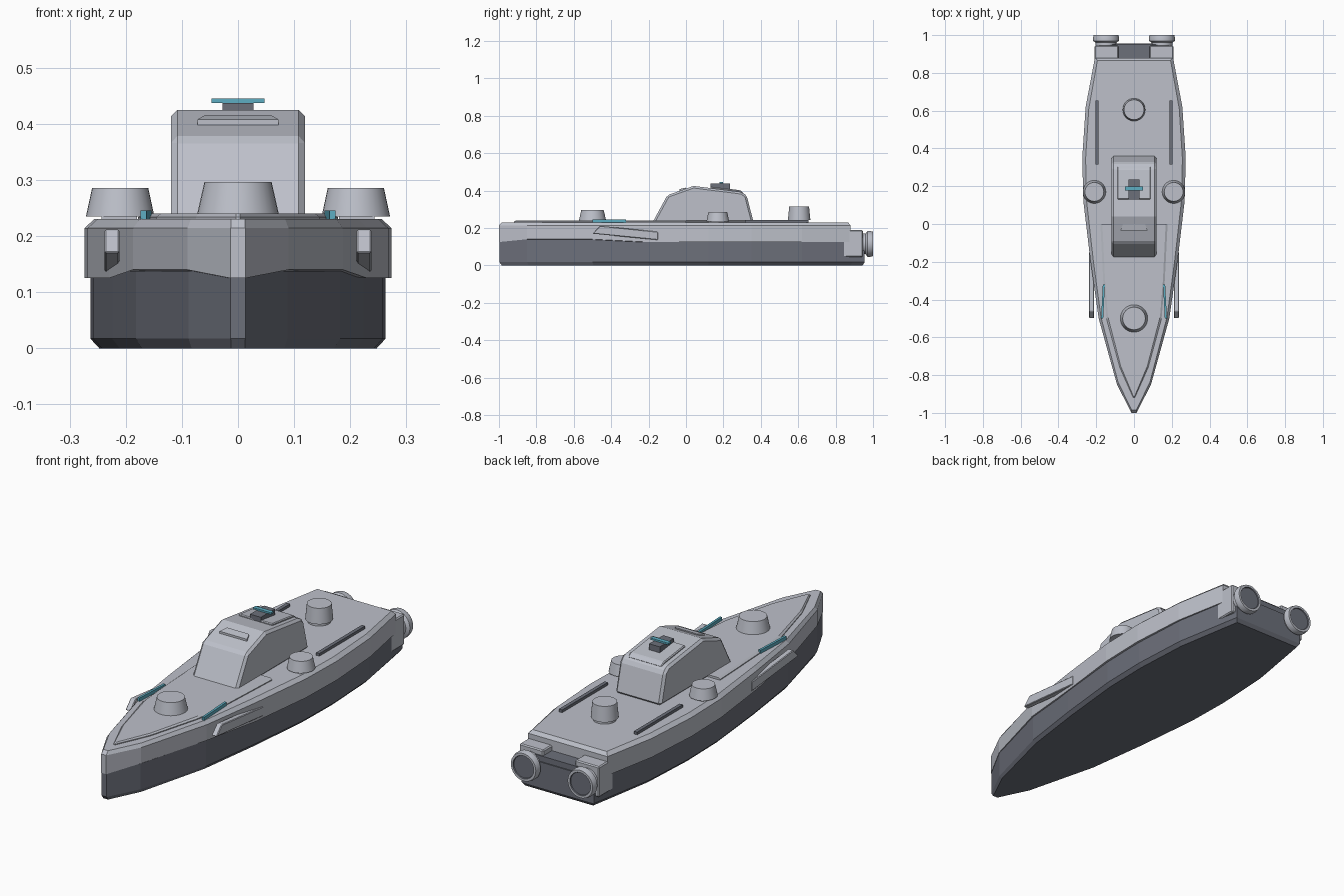
import bpy, bmesh, math
from mathutils import Matrix, Vector

cube = bpy.data.objects.get("Cube")
if cube:
    bpy.data.objects.remove(cube)


def material(name, rgb):
    m = bpy.data.materials.new(name)
    m.use_nodes = True
    m.diffuse_color = (*rgb, 1)
    m.node_tree.nodes["Principled BSDF"].inputs["Base Color"].default_value = (*rgb, 1)
    return m


LIGHT = material("light grey", (0.51, 0.53, 0.59))
DARK = material("slate grey", (0.15, 0.16, 0.195))
TEAL = material("teal", (0.11, 0.42, 0.54))


def finish(name, bm, mats, smooth=False, bevel=0):
    bmesh.ops.recalc_face_normals(bm, faces=bm.faces)
    me = bpy.data.meshes.new(name)
    bm.to_mesh(me)
    bm.free()
    ob = bpy.data.objects.new(name, me)
    bpy.context.collection.objects.link(ob)
    for m in mats:
        me.materials.append(m)
    if bevel:
        mod = ob.modifiers.new("bevel", "BEVEL")
        mod.width = bevel
        mod.segments = 1
        mod.limit_method = "ANGLE"
    if smooth:
        bpy.ops.object.select_all(action="DESELECT")
        ob.select_set(True)
        bpy.context.view_layer.objects.active = ob
        bpy.ops.object.shade_smooth_by_angle(angle=math.radians(30))
    return ob


def loft(name, rings, mats, bevel=0):
    """Skin closed rings of equal length and cap both ends."""
    bm = bmesh.new()
    rows = [[bm.verts.new(p) for p in ring] for ring in rings]
    n = len(rows[0])
    for a, b in zip(rows, rows[1:]):
        for i in range(n):
            j = (i + 1) % n
            bm.faces.new((a[i], a[j], b[j], b[i]))
    bm.faces.new(rows[0])
    bm.faces.new(rows[-1])
    return finish(name, bm, mats, bevel=bevel)


def mirrored(half):
    return half + [(-x, y) for x, y in reversed(half)]


def ring(half, z, sx=1, sy=1, lift=0):
    return [(x * sx, y * sy, z + (lift if -0.9 < y < -0.3 else 0)) for x, y in mirrored(half)]


def box(name, lo, hi, mat, bevel=0):
    (x0, y0, z0), (x1, y1, z1) = lo, hi
    rect = [(x0, y0), (x1, y0), (x1, y1), (x0, y1)]
    return loft(name, [[(x, y, z) for x, y in rect] for z in (z0, z1)], [mat], bevel)


def side_profile(name, pts, x0, x1, mat, bevel=0):
    return loft(name, [[(x, y, z) for y, z in pts] for x in (x0, x1)], [mat], bevel)


def lathe(name, profile, loc, mats, along_y=False, dark_from=99):
    """Turn (radius, height) points; faces after ring dark_from take the second colour."""
    bm = bmesh.new()
    seg = 32
    rows = [[bm.verts.new((r * math.cos(t), r * math.sin(t), h))
             for t in (2 * math.pi * i / seg for i in range(seg))] for r, h in profile]
    for k, (a, b) in enumerate(zip(rows, rows[1:])):
        for i in range(seg):
            j = (i + 1) % seg
            f = bm.faces.new((a[i], a[j], b[j], b[i]))
            f.material_index = int(k >= dark_from)
    bm.faces.new(rows[0])
    bm.faces.new(rows[-1]).material_index = int(dark_from < 99)
    turn = Matrix.Rotation(-math.pi / 2, 4, "X") if along_y else Matrix()
    bm.transform(Matrix.Translation(Vector(loc)) @ turn)
    return finish(name, bm, mats, smooth=True)


# Hull: dark lower body and light upper body
upper = [(0.013, -1), (0.09, -0.85), (0.187, -0.5), (0.23, -0.2), (0.268, 0.12),
         (0.274, 0.35), (0.256, 0.62), (0.207, 0.88)]
lower = [(0.013, -0.997), (0.088, -0.85), (0.182, -0.5), (0.224, -0.2), (0.258, 0.12),
         (0.263, 0.35), (0.248, 0.62), (0.2, 0.89), (0.188, 0.955)]
loft("lower_hull", [ring(lower, 0, 0.94, 0.988), ring(lower, 0.017), ring(lower, 0.138)], [DARK])
loft("upper_hull", [ring(upper, 0.125, lift=0.015), ring(upper, 0.214),
                    ring(upper, 0.23, 0.935, 0.985)], [LIGHT])

# Raised deck panels
fore = [(0.004, -0.92), (0.075, -0.76), (0.146, -0.5), (0.163, -0.3), (0.178, 0)]
loft("fore_deck_panel", [ring(fore, 0.225), ring(fore, 0.234),
                         ring(fore, 0.24, 0.94, 0.99)], [LIGHT])

# Cabin with sloping windscreen and roof
side_profile("cabin", [(-0.18, 0.228), (-0.1, 0.375), (0.04, 0.425), (0.3, 0.392),
                       (0.325, 0.372), (0.362, 0.228)], -0.119, 0.119, LIGHT, 0.011)
side_profile("roof_panel", [(0.13, 0.405), (0.13, 0.422), (0.29, 0.402), (0.31, 0.385)],
             -0.088, 0.088, LIGHT, 0.004)
loft("roof_brow", [[(-0.072, -0.035, z), (0.072, -0.035, z), (0.058, 0, z + 0.008),
                    (-0.058, 0, z + 0.008)] for z in (0.39, 0.408)], [LIGHT])
box("sensor_base", (-0.028, 0.13, 0.4), (0.028, 0.235, 0.437), DARK)
box("sensor_bar", (-0.047, 0.178, 0.437), (0.047, 0.198, 0.445), TEAL)

# Round turrets on the centre line
lathe("fore_turret", [(0.073, 0), (0.06, 0.058)], (0, -0.5, 0.238), [LIGHT])
lathe("aft_turret_foot", [(0.05, 0), (0.05, 0.02)], (0, 0.605, 0.226), [LIGHT])
lathe("aft_turret", [(0.06, 0), (0.053, 0.072)], (0, 0.605, 0.243), [LIGHT])

# Paired parts
for side, s in (("left", 1), ("right", -1)):
    box(side + "_turret_base", (s * 0.18, 0.12, 0.215), (s * 0.243, 0.22, 0.235), LIGHT)
    lathe(side + "_turret", [(0.061, 0), (0.05, 0.051)], (s * 0.21, 0.17, 0.235), [LIGHT])
    box(side + "_deck_rail", (s * 0.187, 0.315, 0.226), (s * 0.204, 0.655, 0.243), DARK)
    loft(side + "_light_strip",
         [[(s * (x + d), y, z) for x, y, d in
           ((0.163, -0.5, 0), (0.163, -0.5, 0.011), (0.154, -0.32, 0.011), (0.154, -0.32, 0))]
          for z in (0.226, 0.246)], [TEAL])
    side_profile(side + "_bow_fin", [(-0.5, 0.17), (-0.46, 0.212), (-0.15, 0.18), (-0.15, 0.136)],
                 s * 0.211, s * 0.238, LIGHT, 0.003)
    box(side + "_engine_mount", (s * 0.083, 0.83, 0.046), (s * 0.208, 0.945, 0.19), LIGHT, 0.005)
    lathe(side + "_engine", [(0.055, 0), (0.055, 0.02), (0.069, 0.03), (0.069, 0.045),
                             (0.065, 0.06), (0.054, 0.06), (0.052, 0.055)],
          (s * 0.148, 0.94, 0.115), [LIGHT, DARK], along_y=True, dark_from=5)
box("stern_bridge", (-0.16, 0.87, 0.12), (0.16, 0.95, 0.165), DARK)
